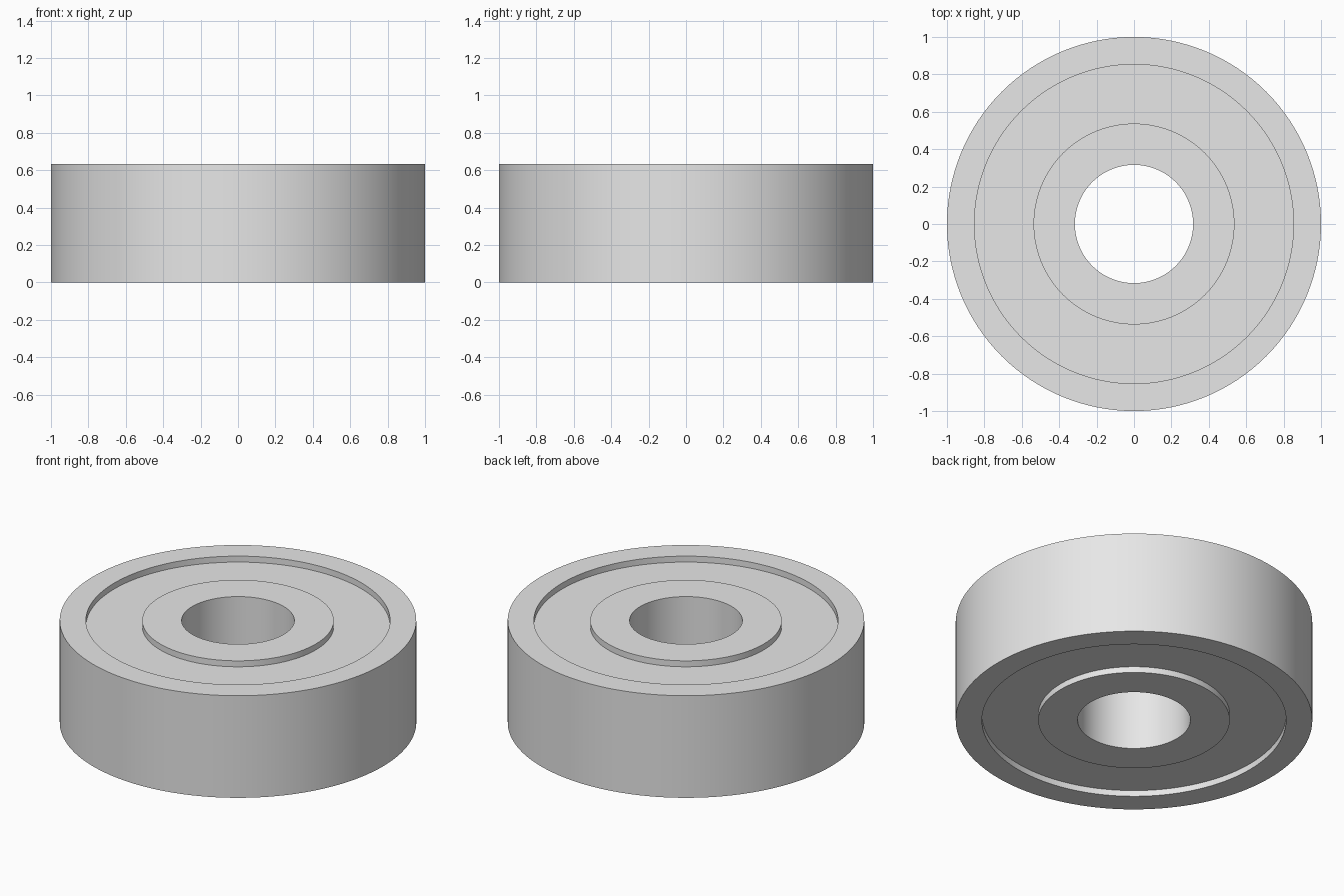
import bpy
import bmesh
from math import cos, sin, tau

HEIGHT = 0.632
RECESS = 0.037
SEGMENTS = 128

cube = bpy.data.objects.get("Cube")
if cube:
    bpy.data.objects.remove(cube, do_unlink=True)

steel = bpy.data.materials.new("steel grey")
steel.use_nodes = True
steel.diffuse_color = (0.8, 0.8, 0.8, 1)
steel.node_tree.nodes["Principled BSDF"].inputs["Base Color"].default_value = steel.diffuse_color


def ring(name, inner, outer, bottom, top):
    """Sweep a rectangular section around the z axis."""
    section = [(inner, bottom), (outer, bottom), (outer, top), (inner, top)]
    bm = bmesh.new()
    loops = []
    for i in range(SEGMENTS):
        a = tau * i / SEGMENTS
        loops.append([bm.verts.new((r * cos(a), r * sin(a), z)) for r, z in section])
    for i, here in enumerate(loops):
        there = loops[(i + 1) % SEGMENTS]
        for j in range(4):
            k = (j + 1) % 4
            bm.faces.new((here[j], there[j], there[k], here[k]))
    bmesh.ops.recalc_face_normals(bm, faces=bm.faces)
    mesh = bpy.data.meshes.new(name)
    bm.to_mesh(mesh)
    bm.free()
    mesh.materials.append(steel)
    obj = bpy.data.objects.new(name, mesh)
    bpy.context.collection.objects.link(obj)

    # Smooth walls with crisp rims
    bpy.ops.object.select_all(action="DESELECT")
    obj.select_set(True)
    bpy.context.view_layer.objects.active = obj
    bpy.ops.object.shade_smooth_by_angle(angle=0.52)
    return obj


# Outer and inner races
ring("outer_race", 0.853, 1.0, 0, HEIGHT)
ring("inner_race", 0.316, 0.537, 0, HEIGHT)

# Recessed shield between the races, seated slightly into both
ring("shield", 0.527, 0.863, RECESS, HEIGHT - RECESS)
